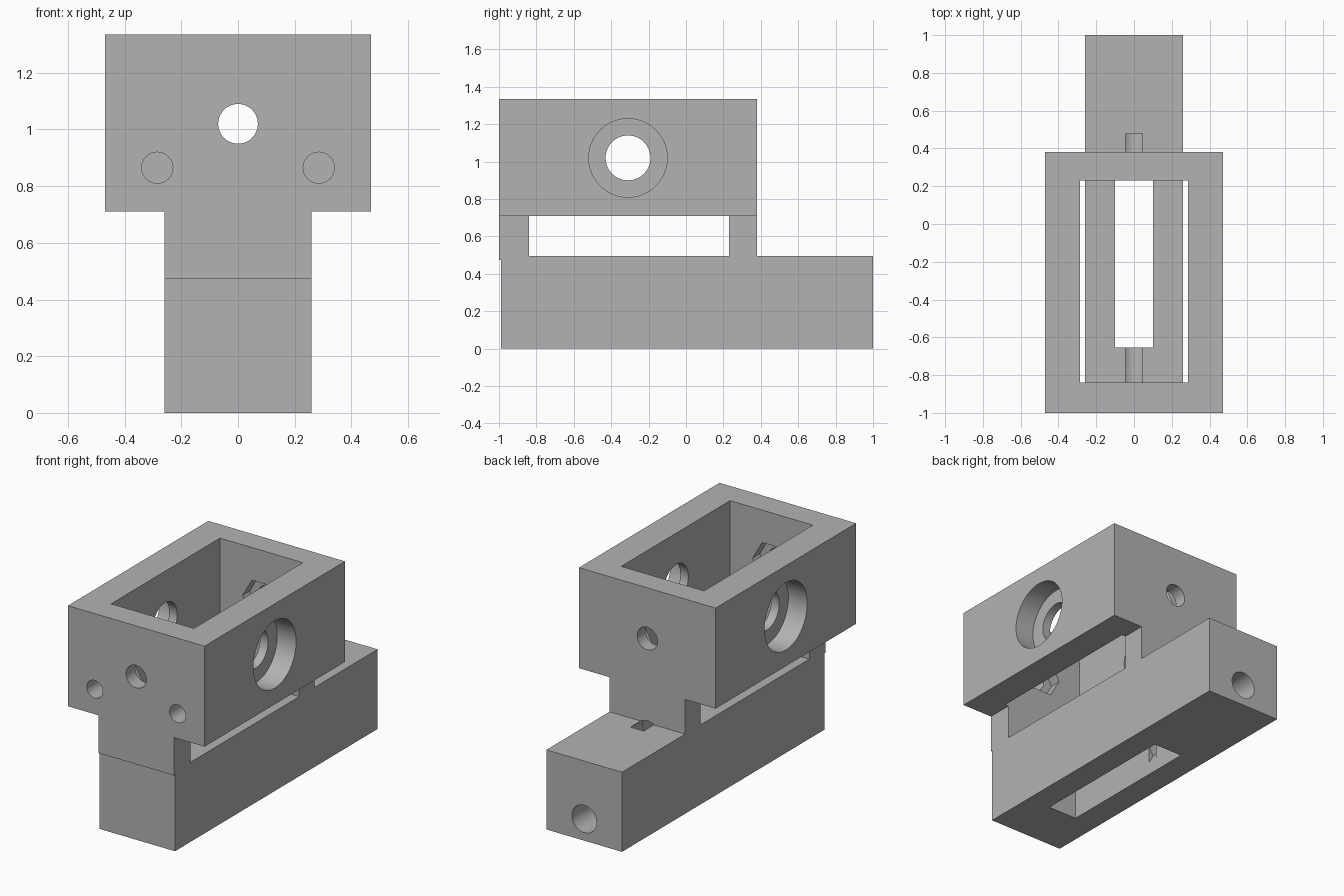
import bpy, math

old = bpy.data.objects.get("Cube")
if old:
    bpy.data.objects.remove(old, do_unlink=True)

grey = bpy.data.materials.new("plain_grey")
grey.use_nodes = True
colour = (0.45, 0.45, 0.45, 1)
grey.diffuse_color = colour
for node in grey.node_tree.nodes:
    if node.type == 'BSDF_PRINCIPLED':
        node.inputs["Base Color"].default_value = colour


def box(name, x, y, z):
    """Box from (min, max) pairs."""
    bpy.ops.mesh.primitive_cube_add(size=1)
    ob = bpy.context.object
    ob.name = name
    for v in ob.data.vertices:
        v.co = [(r[0] + r[1]) / 2 + c * (r[1] - r[0]) for r, c in zip((x, y, z), v.co)]
    ob.data.materials.append(grey)
    return ob


def rod(axis, radius, span, a, b, sides=48):
    """Prism along x or y; a, b are its other horizontal position and its height."""
    mid = sum(span) / 2
    loc = (mid, a, b) if axis == 'x' else (a, mid, b)
    rot = (0, math.pi / 2, 0) if axis == 'x' else (math.pi / 2, math.pi / 6 if sides == 6 else 0, 0)
    bpy.ops.mesh.primitive_cylinder_add(vertices=sides, radius=radius, depth=span[1] - span[0],
                                        location=loc, rotation=rot)
    ob = bpy.context.object
    ob.data.materials.append(grey)
    return ob


def combine(target, tool, operation='DIFFERENCE'):
    mod = target.modifiers.new("join", 'BOOLEAN')
    mod.operation, mod.solver, mod.object = operation, 'EXACT', tool
    bpy.ops.object.select_all(action='DESELECT')
    bpy.context.view_layer.objects.active = target
    target.select_set(True)
    bpy.ops.object.modifier_apply(modifier=mod.name)
    bpy.data.objects.remove(tool, do_unlink=True)


# Upper frame on two necks, open through the middle
body = box("carriage_body", (-0.47, 0.47), (-1, 0.38), (0.475, 1.335))
for s in (-1, 1):
    combine(body, box("side_step", sorted((s * 0.26, s * 0.6)), (-1.2, 0.6), (0.3, 0.71)))
combine(body, box("cavity", (-0.285, 0.285), (-0.84, 0.23), (0.3, 1.5)))

# Long base with its slot
combine(body, box("base", (-0.26, 0.26), (-0.99, 1), (0, 0.495)), 'UNION')
combine(body, box("slot", (-0.1, 0.1), (-0.655, 0.31), (-0.1, 0.6)))

# Shallow rod groove in the base top, and the bore from the back end
combine(body, rod('y', 0.08, (-0.9, 0.48), 0, 0.429))
combine(body, rod('y', 0.085, (0.2, 1.1), 0, 0.135))
combine(body, rod('y', 0.13, (0.02, 0.08), 0, 0.135, 6))

# Side holes with a wide counterbore
combine(body, rod('x', 0.12, (-0.6, 0.6), -0.31, 1.02))
for s in (-1, 1):
    combine(body, rod('x', 0.21, sorted((s * 0.34, s * 0.6)), -0.31, 1.02, 64))

# Lengthwise hole with hexagonal nut pockets inside both end walls
combine(body, rod('y', 0.07, (-1.1, 0.6), 0, 1.02))
combine(body, rod('y', 0.13, (-0.91, 0.3), 0, 1.02, 6))

# Two blind screw holes in the front
for s in (-1, 1):
    combine(body, rod('y', 0.055, (-1.1, -0.87), s * 0.285, 0.865, 32))

bpy.ops.object.shade_smooth_by_angle(angle=math.radians(25))
